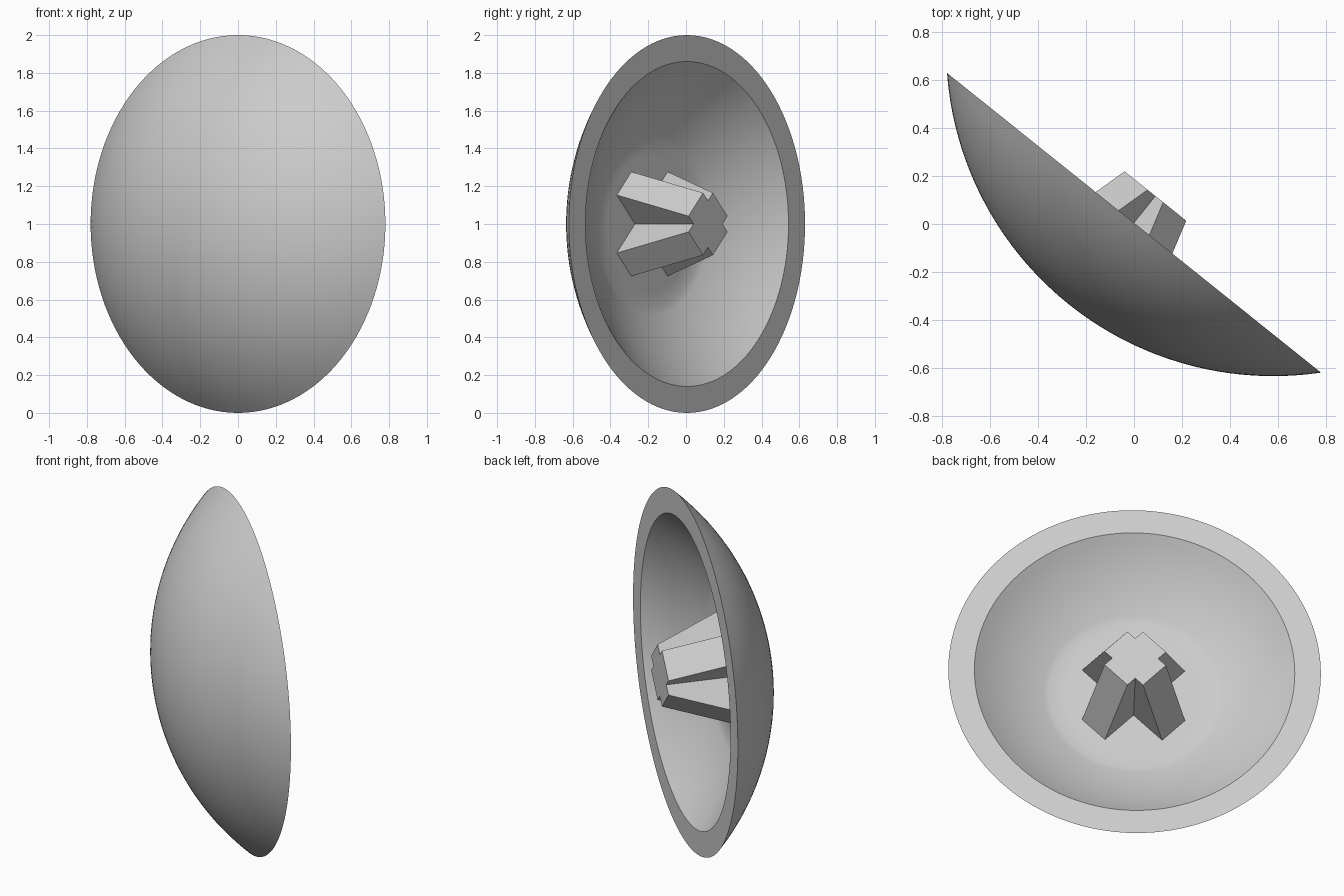
import bpy
import bmesh
from math import sin, cos, pi, radians, sqrt
from mathutils import Matrix, Vector

if "Cube" in bpy.data.objects:
    bpy.data.objects.remove(bpy.data.objects["Cube"], do_unlink=True)

grey = bpy.data.materials.new("light grey")
grey.use_nodes = True
colour = (0.6, 0.6, 0.6, 1)
grey.diffuse_color = colour
grey.node_tree.nodes["Principled BSDF"].inputs["Base Color"].default_value = colour

# Local z is the dish axis, pointing out of the open side
axis = Vector((0.625, 0.78, 0)).normalized()
up = Vector((0, 0, 1))
side = up.cross(axis)
frame = Matrix((side, up, axis)).transposed().to_4x4()
frame.translation = (0, 0.005, 1)


def add_object(name, bm):
    bmesh.ops.recalc_face_normals(bm, faces=bm.faces[:])
    bm.transform(frame)
    mesh = bpy.data.meshes.new(name)
    bm.to_mesh(mesh)
    bm.free()
    mesh.materials.append(grey)
    obj = bpy.data.objects.new(name, mesh)
    bpy.context.collection.objects.link(obj)
    return obj


def arc(radius, centre, r_from, r_to, steps):
    """Radius and height pairs along a sphere below its centre."""
    radii = [r_from + (r_to - r_from) * i / steps for i in range(steps + 1)]
    return [(r, centre - sqrt(radius ** 2 - r ** 2)) for r in radii]


# Dish: two concentric caps joined by a flat rim, with a flat inner floor
CENTRE = 0.93
OUTER = sqrt(1 + CENTRE ** 2)
INNER = sqrt(0.86 ** 2 + CENTRE ** 2)
profile = arc(OUTER, CENTRE, 0, 1, 24) + arc(INNER, CENTRE, 0.86, 0.45, 12)
floor = profile[-1][1]
profile += [(0.36, floor), (0, floor)]

bm = bmesh.new()
verts = [bm.verts.new((r, 0, z)) for r, z in profile]
edges = [bm.edges.new(pair) for pair in zip(verts, verts[1:])]
bmesh.ops.spin(bm, geom=verts + edges, cent=(0, 0, 0), axis=(0, 0, 1),
               angle=2 * pi, steps=128, use_merge=True)
bmesh.ops.remove_doubles(bm, verts=bm.verts[:], dist=0.0001)
dish = add_object("dish", bm)
bpy.ops.object.select_all(action="DESELECT")
dish.select_set(True)
bpy.context.view_layer.objects.active = dish
bpy.ops.object.shade_smooth_by_angle(angle=radians(35))


# Hub: diagonal cross whose four fins spread towards the floor
def cross_ring(bm, reach, z, half=0.087):
    ring = []
    for i in range(4):
        turn = Matrix.Rotation(pi / 4 + i * pi / 2, 3, "Z")
        for x, y in ((reach, -half), (reach, half), (half, half)):
            ring.append(bm.verts.new(turn @ Vector((x, y, z))))
    return ring


bm = bmesh.new()
base = cross_ring(bm, 0.308, floor - 0.01)
top = cross_ring(bm, 0.146, 0.143)
bm.faces.new(top)
bm.faces.new(base)
for i in range(len(base)):
    j = (i + 1) % len(base)
    bm.faces.new((base[i], base[j], top[j], top[i]))
add_object("cross_hub", bm)
